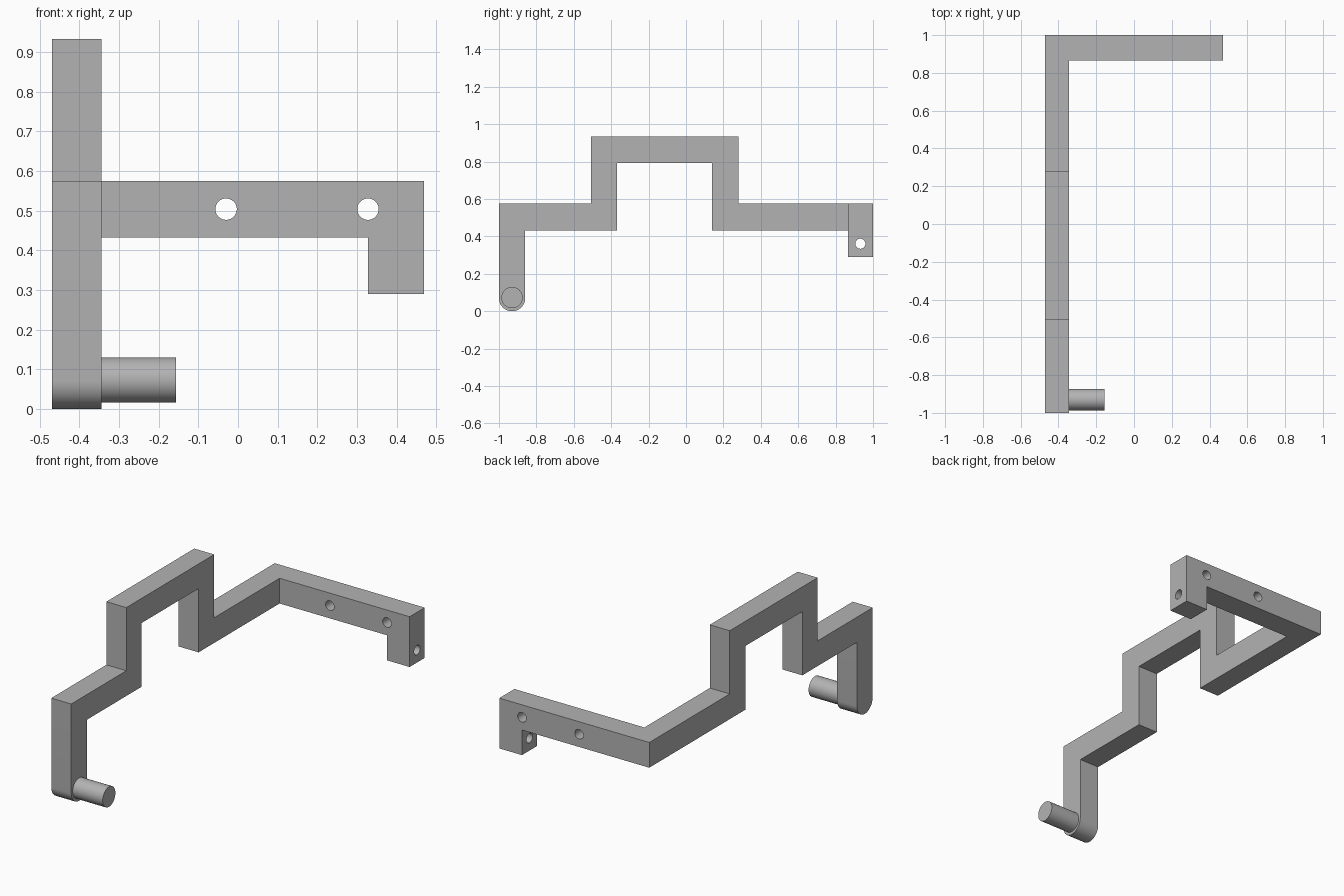
import bpy
import bmesh
import math
from mathutils import Matrix, Vector

cube = bpy.data.objects.get("Cube")
if cube:
    bpy.data.objects.remove(cube, do_unlink=True)

grey = bpy.data.materials.new("plain grey")
grey.use_nodes = True
GREY = (0.45, 0.45, 0.45, 1)
grey.diffuse_color = GREY
grey.node_tree.nodes["Principled BSDF"].inputs["Base Color"].default_value = GREY


def finish(name, bm):
    bmesh.ops.recalc_face_normals(bm, faces=bm.faces)
    mesh = bpy.data.meshes.new(name)
    bm.to_mesh(mesh)
    bm.free()
    mesh.materials.append(grey)
    obj = bpy.data.objects.new(name, mesh)
    bpy.context.collection.objects.link(obj)
    return obj


def extrude(name, points, direction):
    """Prism from a flat outline, pushed along direction."""
    bm = bmesh.new()
    face = bm.faces.new([bm.verts.new(p) for p in points])
    moved = bmesh.ops.extrude_face_region(bm, geom=[face], use_keep_orig=True)["geom"]
    verts = [v for v in moved if isinstance(v, bmesh.types.BMVert)]
    bmesh.ops.translate(bm, verts=verts, vec=direction)
    return finish(name, bm)


def cylinder(name, start, end, radius):
    a, b = Vector(start), Vector(end)
    turn = (b - a).to_track_quat("Z", "Y").to_matrix().to_4x4()
    bm = bmesh.new()
    bmesh.ops.create_cone(bm, cap_ends=True, segments=48, radius1=radius, radius2=radius,
                          depth=(b - a).length,
                          matrix=Matrix.Translation((a + b) / 2) @ turn)
    return finish(name, bm)


def combine(target, other, operation):
    mod = target.modifiers.new(operation.title(), "BOOLEAN")
    mod.operation = operation
    mod.solver = "EXACT"
    mod.object = other
    bpy.ops.object.select_all(action="DESELECT")
    bpy.context.view_layer.objects.active = target
    target.select_set(True)
    bpy.ops.object.modifier_apply(modifier=mod.name)
    bpy.data.objects.remove(other, do_unlink=True)


def smooth(obj):
    bpy.ops.object.select_all(action="DESELECT")
    bpy.context.view_layer.objects.active = obj
    obj.select_set(True)
    bpy.ops.object.shade_smooth_by_angle(angle=math.radians(30))


# Stepped bar with a rounded foot, as a side outline
LEFT, INNER, R = -0.47, -0.345, 0.07
LOW, MID, HIGH, TOP = 0.432, 0.575, 0.793, 0.933
outline = [(-0.86, LOW), (-0.37, LOW), (-0.37, HIGH), (0.14, HIGH), (0.14, LOW), (1, LOW),
           (1, MID), (0.28, MID), (0.28, TOP), (-0.507, TOP), (-0.507, MID), (-1, MID)]
for i in range(25):
    a = math.pi * (1 + i / 24)
    outline.append((-0.93 + R * math.cos(a), R + R * math.sin(a)))
bracket = extrude("stepped_bracket", [(LEFT, y, z) for y, z in outline],
                  (INNER - LEFT, 0, 0))

# Rear arm with the hanging lug at its end
arm_outline = [(LEFT, LOW), (0.328, LOW), (0.328, 0.29), (0.47, 0.29), (0.47, MID), (LEFT, MID)]
arm = extrude("rear_arm", [(x, 0.865, z) for x, z in arm_outline], (0, 0.135, 0))
combine(bracket, arm, "UNION")

# Mounting holes: two through the arm, one through the lug
for x in (-0.03, 0.328):
    combine(bracket, cylinder("hole_cutter", (x, 0.8, 0.504), (x, 1.1, 0.504), 0.027),
            "DIFFERENCE")
combine(bracket, cylinder("hole_cutter", (0.25, 0.932, 0.361), (0.55, 0.932, 0.361), 0.027),
        "DIFFERENCE")
smooth(bracket)

# Peg on the foot
smooth(cylinder("foot_peg", (INNER - 0.01, -0.93, 0.073), (-0.157, -0.93, 0.073), 0.057))
